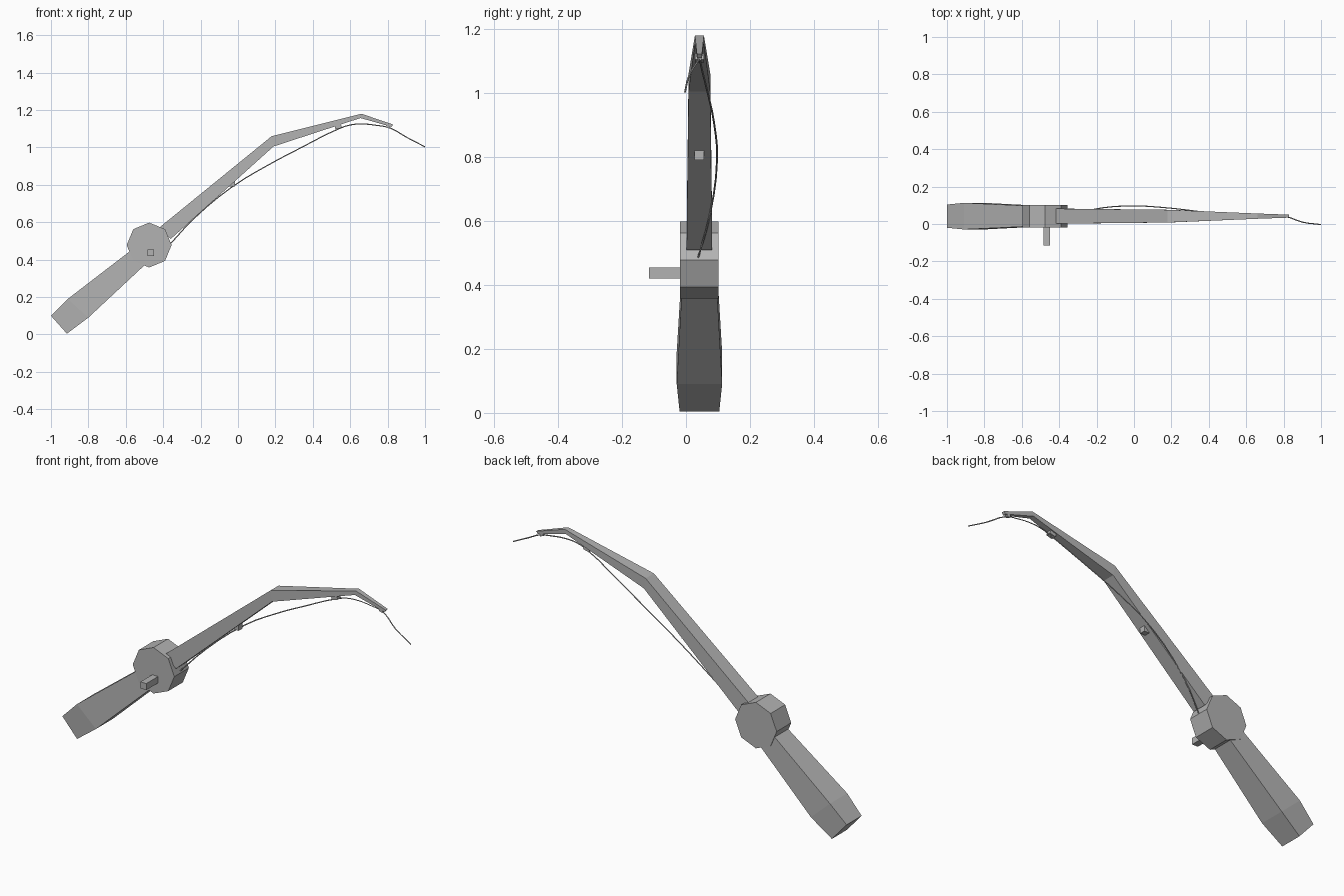
import bpy, bmesh, math
from mathutils import Vector

cube = bpy.data.objects.get("Cube")
if cube:
    bpy.data.objects.remove(cube, do_unlink=True)

GREY = (0.45, 0.45, 0.45, 1)
grey = bpy.data.materials.new("plain_grey")
grey.use_nodes = True
grey.diffuse_color = GREY
grey.node_tree.nodes["Principled BSDF"].inputs["Base Color"].default_value = GREY

MID_Y = 0.042


def finish(name, bm):
    bmesh.ops.recalc_face_normals(bm, faces=bm.faces)
    mesh = bpy.data.meshes.new(name)
    bm.to_mesh(mesh)
    bm.free()
    mesh.materials.append(grey)
    obj = bpy.data.objects.new(name, mesh)
    bpy.context.collection.objects.link(obj)
    return obj


def loft(name, sections):
    """Four-sided bar; each section is (upper xz, lower xz, half width)."""
    bm = bmesh.new()
    rings = []
    for (ux, uz), (lx, lz), w in sections:
        corners = [(ux, -w, uz), (ux, w, uz), (lx, w, lz), (lx, -w, lz)]
        rings.append([bm.verts.new((x, MID_Y + y, z)) for x, y, z in corners])
    for a, b in zip(rings, rings[1:]):
        for i in range(4):
            j = (i + 1) % 4
            bm.faces.new((a[i], a[j], b[j], b[i]))
    bm.faces.new(rings[0])
    bm.faces.new(rings[-1])
    return finish(name, bm)


def box(name, centre, size, tilt=0):
    bm = bmesh.new()
    bmesh.ops.create_cube(bm, size=1)
    bmesh.ops.scale(bm, vec=size, verts=bm.verts)
    obj = finish(name, bm)
    obj.location = centre
    obj.rotation_euler.y = tilt
    return obj


# Grip and bent rod
loft("grip", [((-1, 0.10), (-0.915, 0.004), 0.062),
              ((-0.91, 0.19), (-0.80, 0.09), 0.071),
              ((-0.50, 0.505), (-0.43, 0.435), 0.052)])
loft("rod", [((-0.42, 0.572), (-0.36, 0.51), 0.040),
             ((0.18, 1.06), (0.19, 1.005), 0.034),
             ((0.66, 1.18), (0.655, 1.157), 0.014),
             ((0.83, 1.122), (0.82, 1.11), 0.008)])

# Eight-sided reel drum with its crank peg
bm = bmesh.new()
bmesh.ops.create_cone(bm, cap_ends=True, segments=8, radius1=0.12, radius2=0.12, depth=0.12)
reel = finish("reel", bm)
reel.location = (-0.475, MID_Y, 0.478)
reel.rotation_euler.x = math.pi / 2
box("crank_peg", (-0.466, -0.06, 0.437), (0.034, 0.11, 0.034))

# Line guides under the rod
box("lower_guide", (-0.03, MID_Y, 0.808), (0.03, 0.03, 0.034))
box("middle_guide", (0.535, MID_Y, 1.113), (0.035, 0.027, 0.026), -0.25)
box("tip_guide", (0.80, MID_Y, 1.112), (0.02, 0.014, 0.016), 0.3)

# Slack line from the reel, through the guides, to its loose end
points = [(-0.37, 0.035, 0.475), (-0.235, 0.075, 0.62), (-0.03, 0.097, 0.79),
          (0.16, 0.088, 0.905), (0.34, 0.068, 1.0), (0.54, 0.044, 1.10),
          (0.60, 0.042, 1.12), (0.67, 0.042, 1.125), (0.74, 0.042, 1.118),
          (0.81, 0.040, 1.105), (0.90, 0.010, 1.055), (1.0, -0.003, 1.003)]
curve = bpy.data.curves.new("fishing_line", "CURVE")
curve.dimensions = "3D"
curve.bevel_depth = 0.003
curve.bevel_resolution = 0
curve.resolution_u = 3
curve.use_fill_caps = True
spline = curve.splines.new("BEZIER")
spline.bezier_points.add(len(points) - 1)
for p, co in zip(spline.bezier_points, points):
    p.co = co
    p.handle_left_type = p.handle_right_type = "AUTO"
curve.materials.append(grey)
bpy.context.collection.objects.link(bpy.data.objects.new("fishing_line", curve))
